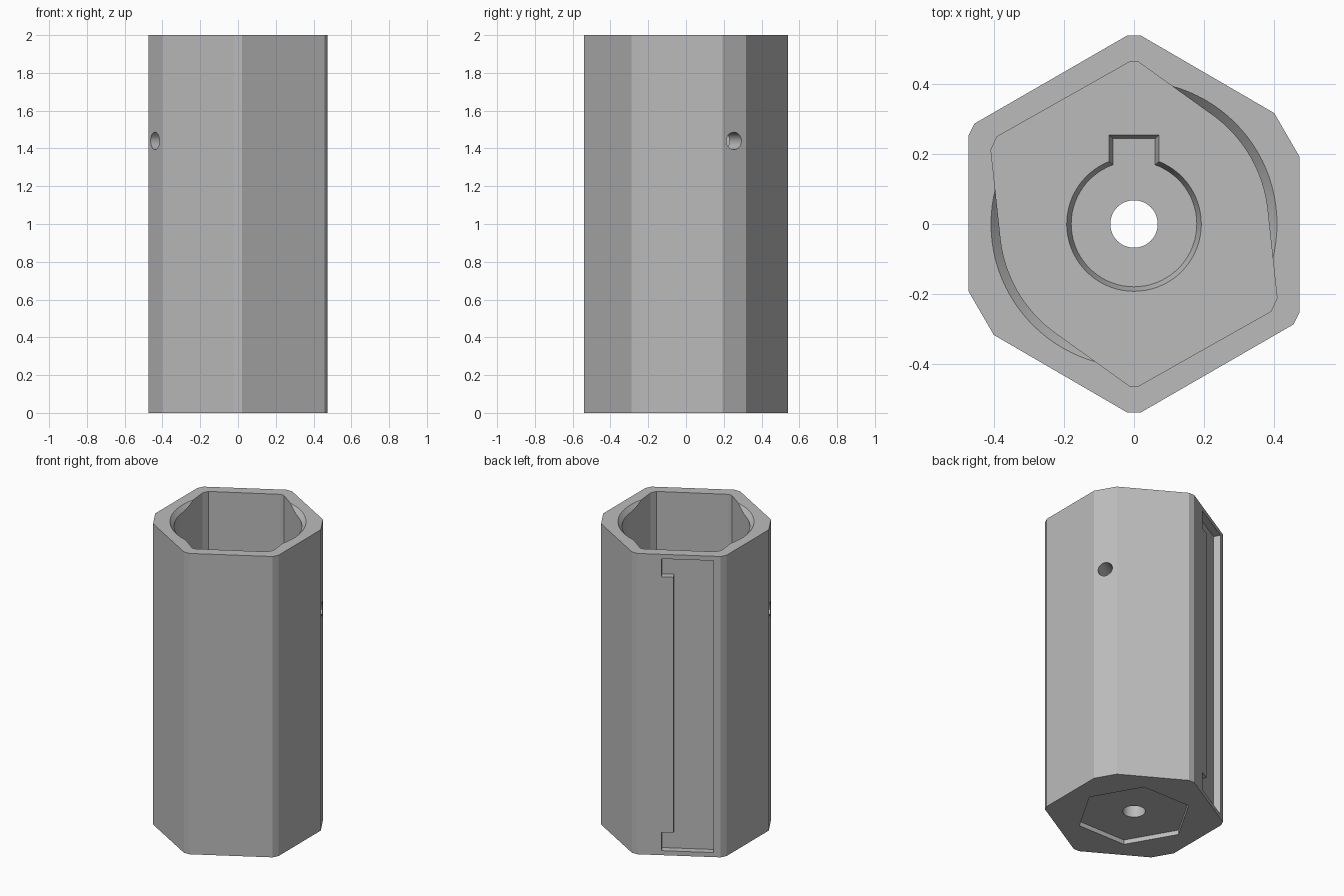
import bpy, bmesh, math
from mathutils import Matrix, Vector
from mathutils.geometry import convex_hull_2d

if "Cube" in bpy.data.objects:
    bpy.data.objects.remove(bpy.data.objects["Cube"])

grey = bpy.data.materials.new("light_grey")
grey.diffuse_color = (0.50, 0.50, 0.50, 1)
grey.use_nodes = True
grey.node_tree.nodes["Principled BSDF"].inputs["Base Color"].default_value = grey.diffuse_color


def loft(name, layers, matrix=Matrix()):
    """Closed solid through matching profiles given as (points, height)."""
    bm = bmesh.new()
    rings = [[bm.verts.new((p[0], p[1], z)) for p in pts] for pts, z in layers]
    n = len(rings[0])
    for a, b in zip(rings, rings[1:]):
        for i in range(n):
            j = (i + 1) % n
            bm.faces.new((a[i], a[j], b[j], b[i]))
    bm.faces.new(rings[0][::-1])
    bm.faces.new(rings[-1])
    bm.transform(matrix)
    bmesh.ops.recalc_face_normals(bm, faces=bm.faces)
    mesh = bpy.data.meshes.new(name)
    bm.to_mesh(mesh)
    bm.free()
    mesh.materials.append(grey)
    ob = bpy.data.objects.new(name, mesh)
    bpy.context.collection.objects.link(ob)
    return ob


def circle(r, n=96, start=0.0):
    return [(r * math.cos(start + math.tau * i / n),
             r * math.sin(start + math.tau * i / n)) for i in range(n)]


def both_ends(pts):
    """Repeat points turned half way round the axis."""
    return pts + [(-x, -y) for x, y in pts]


def keyhole(r, w, top):
    a = math.asin(w / r)
    sweep = math.tau - 2 * a
    arc = [(r * math.cos(math.pi / 2 + a + sweep * i / 64),
            r * math.sin(math.pi / 2 + a + sweep * i / 64)) for i in range(65)]
    return arc + [(w, top), (-w, top)]


# Hexagonal outer tube with two wide and four narrow corner flats
outer = both_ends([(0.475, -0.252), (0.475, 0.192), (0.402, 0.318),
                   (0.02, 0.54), (-0.02, 0.54), (-0.457, 0.288)])
tube = loft("tube_body", [(outer, 0), (outer, 2)])

# Cavity: round bore stretched towards four corners
bore = circle(0.385) + both_ends([(0.012, 0.465), (-0.012, 0.465),
                                  (-0.393, 0.25), (-0.41, 0.212)])
bore = [bore[i] for i in convex_hull_2d([Vector(p) for p in bore])]
FLOOR = 0.15
cutters = [loft("cavity_cutter", [(bore, FLOOR), (bore, 2.1)])]

# Round chamfer at the mouth
cutters.append(loft("mouth_cutter", [(circle(0.38), 1.965), (circle(0.41), 2.0),
                                     (circle(0.41), 2.1)]))

# Keyhole recess in the floor, with sloping sides
small, big = keyhole(0.18, 0.06, 0.245), keyhole(0.193, 0.072, 0.255)
cutters.append(loft("keyhole_cutter", [(small, FLOOR - 0.04), (big, FLOOR),
                                       (big, FLOOR + 0.1)]))

# Centre hole and hexagonal recess underneath
cutters.append(loft("centre_hole_cutter", [(circle(0.068, 48), -0.1), (circle(0.068, 48), 0.5)]))
hexagon = circle(0.35, 6)
cutters.append(loft("base_recess_cutter", [(hexagon, -0.1), (hexagon, 0.03)]))

# Pair of side holes through the wide corner flats
pin = circle(0.046, 32)
aim = (Matrix.Translation((0, 0, 1.44)) @ Matrix.Rotation(math.radians(30), 4, 'Z')
       @ Matrix.Rotation(math.pi / 2, 4, 'Y'))
cutters.append(loft("side_hole_cutter", [(pin, -0.8), (pin, 0.8)], aim))

# Long notched recess in one back face
along, up, out = Vector((-0.868, -0.497, 0)), Vector((0, 0, 1)), Vector((-0.497, 0.868, 0))
frame = Matrix((along, up, out)).transposed().to_4x4()
frame.translation = (-0.2385, 0.414, 0)
slot = [(-0.106, 0.03), (0.21, 0.03), (0.21, 1.97), (-0.106, 1.97),
        (-0.106, 1.85), (-0.034, 1.85), (-0.034, 0.15), (-0.106, 0.15)]
cutters.append(loft("slot_cutter", [(slot, -0.045), (slot, 0.1)], frame))

# Apply the cuts in order, then clear the cutters away
for c in cutters:
    m = tube.modifiers.new(c.name, 'BOOLEAN')
    m.operation, m.solver, m.object = 'DIFFERENCE', 'EXACT', c
    c.hide_render = True
bpy.context.view_layer.objects.active = tube
tube.select_set(True)
for m in list(tube.modifiers):
    bpy.ops.object.modifier_apply(modifier=m.name)
for c in cutters:
    bpy.data.objects.remove(c)
bpy.ops.object.select_all(action='DESELECT')
tube.select_set(True)
bpy.ops.object.shade_smooth_by_angle(angle=math.radians(25))
